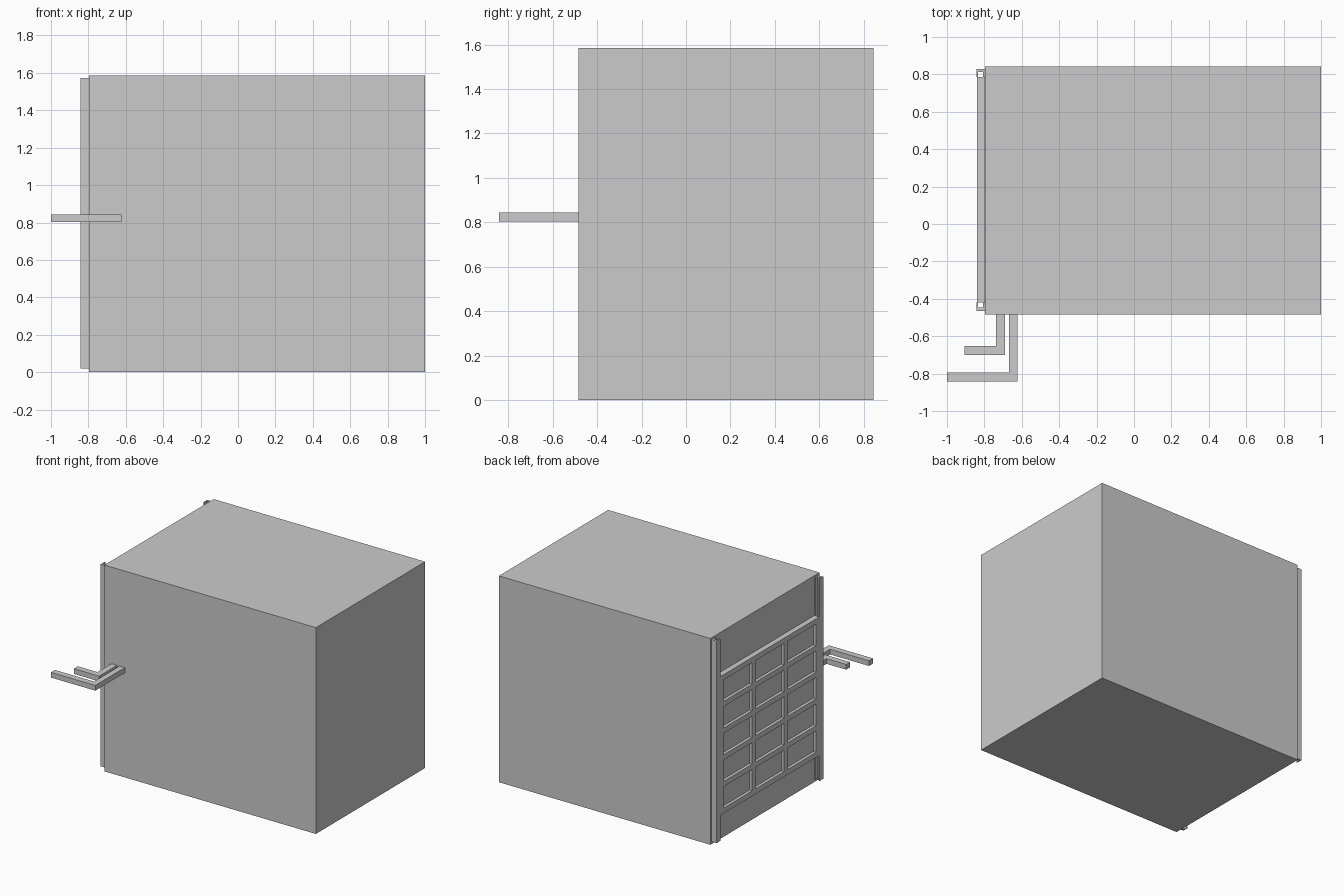
import bpy
import bmesh

if "Cube" in bpy.data.objects:
    bpy.data.objects.remove(bpy.data.objects["Cube"])

grey = bpy.data.materials.new("light_grey")
grey.diffuse_color = (0.6, 0.6, 0.6, 1)
grey.use_nodes = True
grey.node_tree.nodes["Principled BSDF"].inputs["Base Color"].default_value = grey.diffuse_color


def finish(name, bm):
    bmesh.ops.recalc_face_normals(bm, faces=bm.faces)
    mesh = bpy.data.meshes.new(name)
    bm.to_mesh(mesh)
    bm.free()
    mesh.materials.append(grey)
    obj = bpy.data.objects.new(name, mesh)
    bpy.context.collection.objects.link(obj)
    return obj


def box(name, x, y, z):
    bm = bmesh.new()
    bmesh.ops.create_cube(bm, size=1)
    for v in bm.verts:
        v.co = [lo + (c + 0.5) * (hi - lo) for c, (lo, hi) in zip(v.co, (x, y, z))]
    return finish(name, bm)


def prism(name, outline, z0, z1):
    """Extrude a plan outline upward."""
    bm = bmesh.new()
    face = bm.faces.new([bm.verts.new((x, y, z0)) for x, y in outline])
    top = bmesh.ops.extrude_face_region(bm, geom=[face])["geom"]
    for v in top:
        if isinstance(v, bmesh.types.BMVert):
            v.co.z = z1
    return finish(name, bm)


# Main block
WALL = -0.797
FRONT = -0.842
box("main_body", (WALL, 1.0), (-0.483, 0.843), (0, 1.585))

# Channel rails, open toward the shutter
MID = 0.183
for side, s in (("back", 1), ("front", -1)):
    plan = [(WALL, 0.602), (WALL, 0.647), (FRONT, 0.647), (FRONT, 0.602),
            (FRONT + 0.008, 0.602), (FRONT + 0.008, 0.629),
            (WALL - 0.010, 0.629), (WALL - 0.010, 0.602)]
    prism(side + "_rail", [(x, MID + s * y) for x, y in plan], 0.02, 1.572)

# Shutter: backing sheet with a grid of raised bars
Y0, Y1, Z0, Z1, BAR = MID - 0.602, MID + 0.602, 0.215, 1.28, 0.04
SHEET = -0.817
box("shutter_sheet", (SHEET, WALL - 0.001), (Y0, Y1), (Z0, Z1))
for i in range(6):
    z = Z0 + i * (Z1 - Z0 - BAR) / 5
    box("shutter_rail_%d" % (i + 1), (FRONT + 0.002, SHEET), (Y0, Y1), (z, z + BAR))
for i in range(4):
    y = Y0 + i * (Y1 - Y0 - BAR) / 3
    for j in range(5):
        z = Z0 + BAR + j * (Z1 - Z0 - BAR) / 5
        box("shutter_post_%d_%d" % (i + 1, j + 1), (FRONT + 0.002, SHEET),
            (y, y + BAR), (z, z + (Z1 - Z0 - BAR) / 5 - BAR))

# Two bent arms on the front wall
for name, xi, xo, end, yo in (("outer_arm", -0.669, -0.624, -1.0, -0.841),
                              ("inner_arm", -0.738, -0.690, -0.905, -0.700)):
    t = 0.048
    prism(name, [(xi, -0.483), (xo, -0.483), (xo, yo), (end, yo),
                 (end, yo + t), (xi, yo + t)], 0.803, 0.843)
